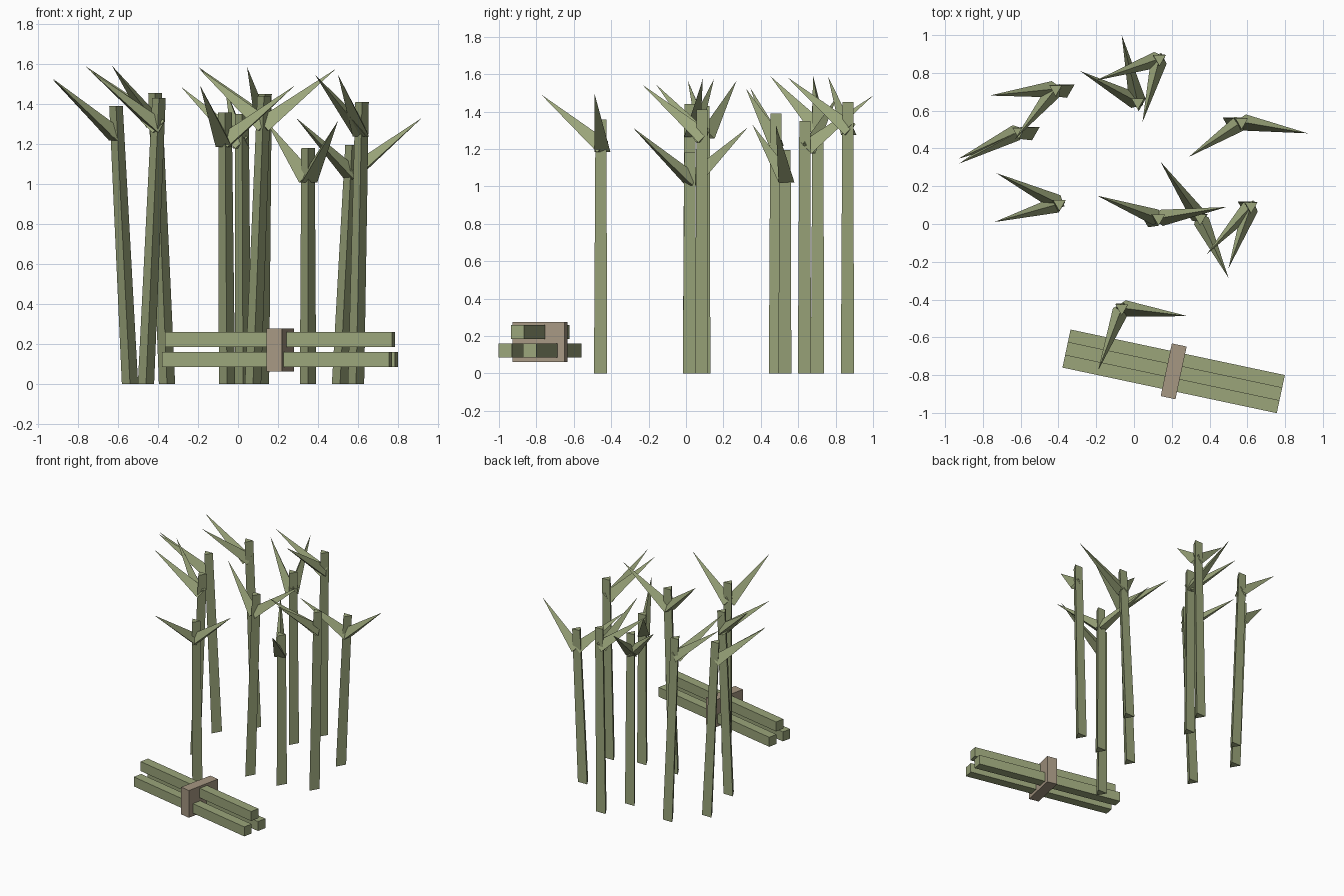
import bpy, bmesh, math
from mathutils import Vector, Matrix

if "Cube" in bpy.data.objects:
    bpy.data.objects.remove(bpy.data.objects["Cube"])


def material(name, rgb):
    m = bpy.data.materials.new(name)
    m.diffuse_color = (*rgb, 1)
    m.use_nodes = True
    m.node_tree.nodes["Principled BSDF"].inputs["Base Color"].default_value = m.diffuse_color
    return m


GREEN = material("cane green", (0.325, 0.375, 0.195))
BROWN = material("binding brown", (0.38, 0.31, 0.225))


def finish(name, bm, mat):
    bmesh.ops.recalc_face_normals(bm, faces=bm.faces)
    me = bpy.data.meshes.new(name)
    bm.to_mesh(me)
    bm.free()
    me.materials.append(mat)
    ob = bpy.data.objects.new(name, me)
    bpy.context.collection.objects.link(ob)
    return ob


def triangle(center, u, v, r):
    """Three points around center; the first lies along u."""
    return [center + r * (math.cos(a) * u + math.sin(a) * v)
            for a in (0, math.tau / 3, 2 * math.tau / 3)]


def stalk(name, x0, x1, y, top):
    # Three-sided leaning cane with one edge to the front
    bm = bmesh.new()
    u, v = Vector((0, -1, 0)), Vector((1, 0, 0))
    lo = [bm.verts.new(p) for p in triangle(Vector((x0, y, 0)), u, v, 0.047)]
    hi = [bm.verts.new(p) for p in triangle(Vector((x1, y, top)), u, v, 0.039)]
    bm.faces.new(lo)
    bm.faces.new(hi)
    for i in range(3):
        j = (i + 1) % 3
        bm.faces.new((lo[i], lo[j], hi[j], hi[i]))
    finish(name, bm, GREEN)


def leaf(name, base, tip):
    # Three-sided spike with a ridge along its top
    bm = bmesh.new()
    d = (tip - base).normalized()
    side = d.cross(Vector((0, 0, 1))).normalized()
    ring = [bm.verts.new(p) for p in triangle(base, side.cross(d), side, 0.05)]
    point = bm.verts.new(tip)
    bm.faces.new(ring)
    for i in range(3):
        bm.faces.new((ring[i], ring[(i + 1) % 3], point))
    finish(name, bm, GREEN)


# Canes: foot x, top x, y, height, then the two leaf tips (x, y)
CANES = [
    (-0.355, -0.415, 0.715, 1.455, (-0.765, 0.68), (-0.63, 0.45)),
    (-0.54, -0.61, 0.49, 1.39, (-0.925, 0.32), (-0.93, 0.345)),
    (-0.46, -0.395, 0.107, 1.43, (-0.73, 0.27), (-0.74, 0.01)),
    (-0.055, -0.065, -0.445, 1.357, (-0.19, -0.775), (0.285, -0.488)),
    (0.075, 0.13, 0.03, 1.44, (-0.195, 0.15), (0.49, 0.09)),
    (0.35, 0.35, 0.03, 1.18, (0.50, -0.285), (0.14, 0.33)),
    (0.59, 0.62, 0.095, 1.41, (0.50, -0.235), (0.385, -0.16)),
    (0.51, 0.57, 0.54, 1.195, (0.92, 0.48), (0.29, 0.355)),
    (0.115, 0.135, 0.875, 1.45, (0.045, 0.54), (-0.20, 0.76)),
    (0.025, 0.02, 0.645, 1.35, (-0.285, 0.81), (-0.065, 1.0)),
]
for i, (x0, x1, y, top, *tips) in enumerate(CANES, 1):
    stalk(f"cane_{i}", x0, x1, y, top)
    for side, (tx, ty) in zip("ab", tips):
        leaf(f"cane_{i}_leaf_{side}", Vector((x1, y, top - 0.155)),
             Vector((tx, ty, top + 0.135)))


# Bundle of cut poles lying in front, turned about its centre
TURN = Matrix.Translation((0.21, -0.78, 0)) @ Matrix.Rotation(math.radians(-12), 4, 'Z')


def bundle_box(name, y, z, size, mat):
    bm = bmesh.new()
    bmesh.ops.create_cube(bm, size=1, matrix=TURN @ Matrix.Translation((0, y, z))
                          @ Matrix.Diagonal((*size, 1)))
    finish(name, bm, mat)


for name, y, z in (("pole_front", -0.067, 0.122), ("pole_back", 0.067, 0.122),
                   ("pole_top", 0, 0.222)):
    bundle_box(name, y, z, (1.16, 0.072, 0.075), GREEN)

# Band that holds the poles together
bundle_box("binding_band", 0, 0.168, (0.08, 0.285, 0.215), BROWN)
